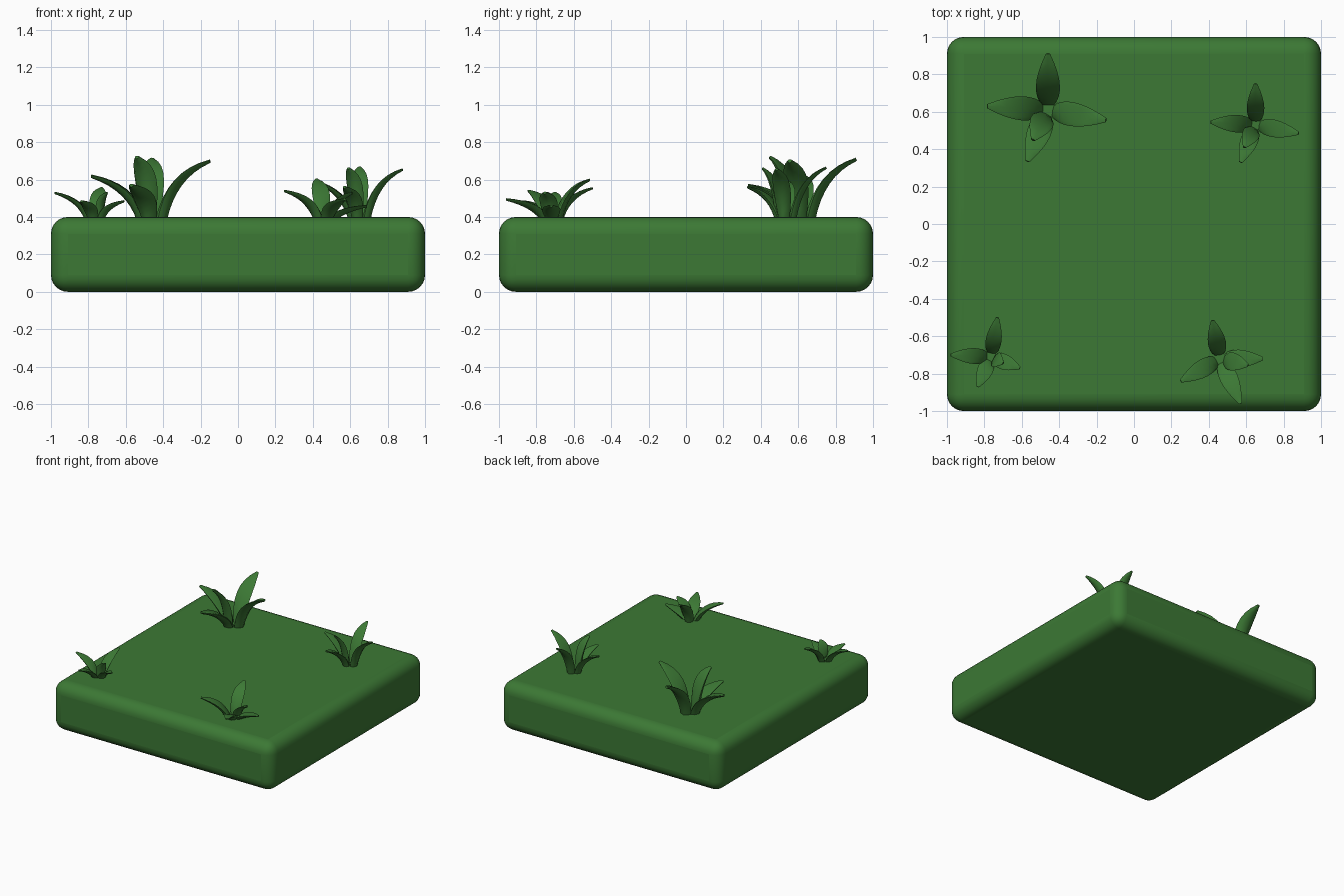
import bpy, bmesh, math
from mathutils import Vector

if "Cube" in bpy.data.objects:
    bpy.data.objects.remove(bpy.data.objects["Cube"])

green = bpy.data.materials.new("grass_green")
green.diffuse_color = (0.045, 0.19, 0.035, 1)
green.use_nodes = True
green.node_tree.nodes["Principled BSDF"].inputs["Base Color"].default_value = green.diffuse_color


def finish(obj, angle):
    obj.data.materials.append(green)
    bpy.ops.object.select_all(action='DESELECT')
    obj.select_set(True)
    bpy.context.view_layer.objects.active = obj
    bpy.ops.object.shade_smooth_by_angle(angle=math.radians(angle))


# Rounded ground slab
bpy.ops.mesh.primitive_cube_add(size=1, location=(0, 0, 0.2))
slab = bpy.context.object
slab.name = "ground_block"
slab.scale = (2, 2, 0.4)
bpy.ops.object.transform_apply(location=False, rotation=False, scale=True)
bev = slab.modifiers.new("rounding", 'BEVEL')
bev.width = 0.09
bev.segments = 6
finish(slab, 40)


# One arched blade: a flattened, slightly troughed tube along a quadratic curve
def add_leaf(bm, centre, tip, s):
    flat = Vector((tip.x - centre.x, tip.y - centre.y, 0))
    out = flat.normalized()
    side = Vector((-out.y, out.x, 0))
    base = centre + out * 0.045 * s
    ctrl = centre + flat * 0.33
    ctrl.z = centre.z + (tip.z - centre.z) * 0.8
    widths = [0.042, 0.05, 0.058, 0.063, 0.064, 0.06, 0.05, 0.034, 0.012]
    n, sides = len(widths), 8
    rings = []
    for i, w in enumerate(widths):
        t = i / (n - 1)
        p = base * (1 - t) ** 2 + ctrl * 2 * t * (1 - t) + tip * t * t
        tan = ((ctrl - base) * (1 - t) + (tip - ctrl) * t).normalized()
        up = side.cross(tan).normalized()
        if up.z < 0:
            up = -up
        thick = (0.03 - 0.021 * t) * s
        ring = []
        for k in range(sides):
            a = 2 * math.pi * k / sides
            c = math.cos(a)
            lift = 0.3 * w * s * (c * c - 0.5)
            ring.append(bm.verts.new(p + side * w * s * c + up * (thick * math.sin(a) + lift)))
        rings.append(ring)
    for a, b in zip(rings, rings[1:]):
        for k in range(sides):
            j = (k + 1) % sides
            bm.faces.new((a[k], a[j], b[j], b[k]))
    bm.faces.new(rings[0])
    bm.faces.new(rings[-1])


# Tufts: name, centre, scale, leaf tips
tufts = [
    ("grass_tuft_back_left", (-0.46, 0.61), 1.0,
     [(-0.46, 0.91, 0.71), (-0.785, 0.63, 0.62), (-0.15, 0.555, 0.70),
      (-0.57, 0.335, 0.57), (-0.54, 0.45, 0.72)]),
    ("grass_tuft_back_right", (0.65, 0.53), 0.73,
     [(0.65, 0.75, 0.665), (0.41, 0.545, 0.59), (0.88, 0.485, 0.655),
      (0.57, 0.33, 0.56), (0.59, 0.41, 0.66)]),
    ("grass_tuft_front_left", (-0.765, -0.71), 0.66,
     [(-0.73, -0.50, 0.555), (-0.98, -0.70, 0.53), (-0.61, -0.77, 0.485),
      (-0.835, -0.87, 0.485), (-0.70, -0.745, 0.53)]),
    ("grass_tuft_front_right", (0.46, -0.72), 0.75,
     [(0.42, -0.515, 0.60), (0.25, -0.84, 0.54), (0.69, -0.72, 0.46),
      (0.57, -0.96, 0.495), (0.61, -0.755, 0.53)]),
]
for name, (cx, cy), s, tips in tufts:
    bm = bmesh.new()
    for tip in tips:
        add_leaf(bm, Vector((cx, cy, 0.385)), Vector(tip), s)
    bmesh.ops.recalc_face_normals(bm, faces=bm.faces)
    mesh = bpy.data.meshes.new(name)
    bm.to_mesh(mesh)
    bm.free()
    obj = bpy.data.objects.new(name, mesh)
    bpy.context.collection.objects.link(obj)
    finish(obj, 50)
